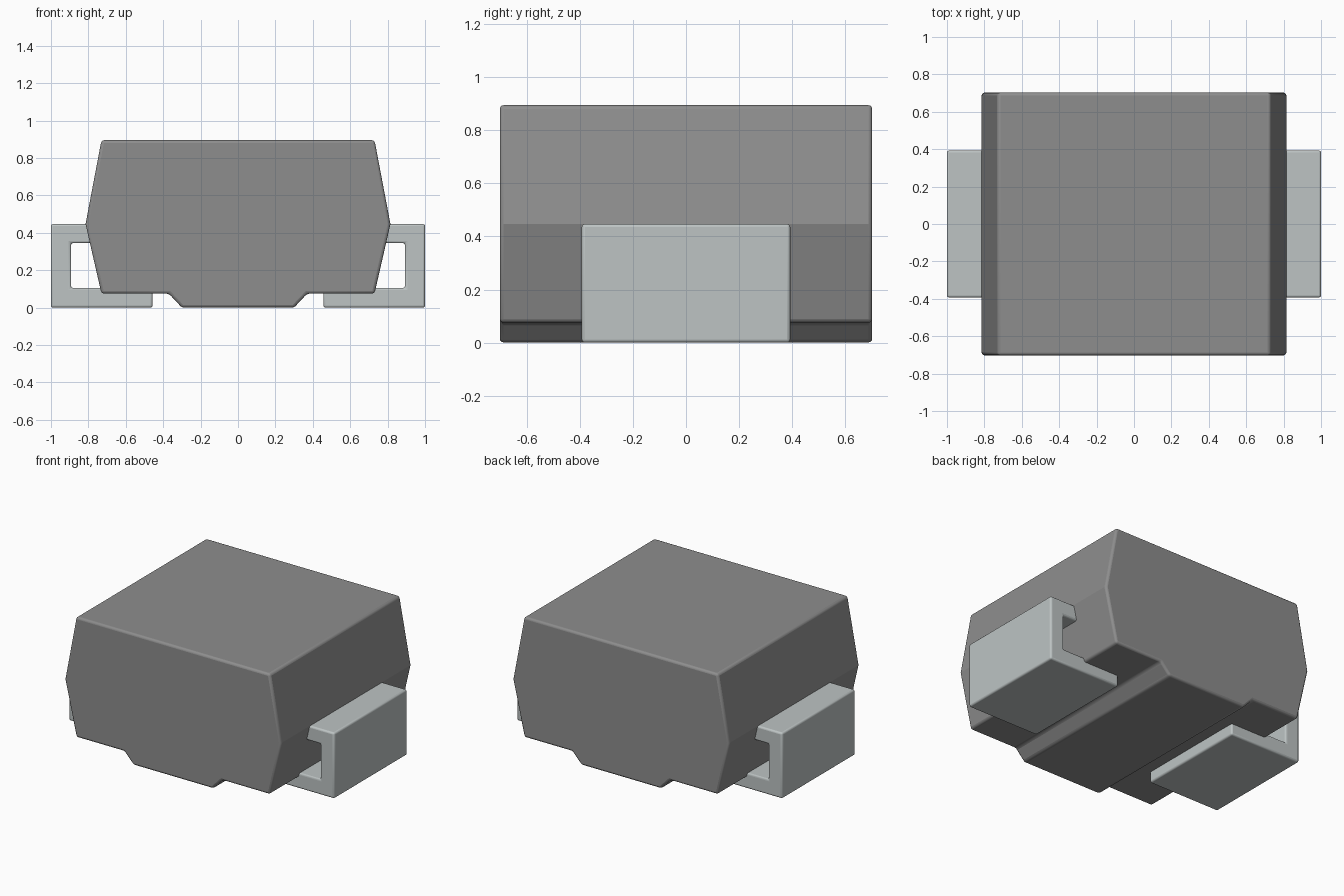
import bpy
import bmesh
import math

cube = bpy.data.objects.get("Cube")
if cube:
    bpy.data.objects.remove(cube, do_unlink=True)


def make_material(name, color):
    mat = bpy.data.materials.new(name)
    mat.use_nodes = True
    mat.diffuse_color = color
    bsdf = next(n for n in mat.node_tree.nodes if n.type == 'BSDF_PRINCIPLED')
    bsdf.inputs["Base Color"].default_value = color
    bsdf.inputs["Roughness"].default_value = 0.6
    return mat


def extrude_profile(name, points, half_depth, bevel, mat):
    """Extrude a closed XZ profile along Y and round its sharp edges."""
    bm = bmesh.new()
    face = bm.faces.new([bm.verts.new((x, -half_depth, z)) for x, z in points])
    ext = bmesh.ops.extrude_face_region(bm, geom=[face])
    verts = [g for g in ext["geom"] if isinstance(g, bmesh.types.BMVert)]
    bmesh.ops.translate(bm, verts=verts, vec=(0, 2 * half_depth, 0))
    bmesh.ops.recalc_face_normals(bm, faces=bm.faces)
    mesh = bpy.data.meshes.new(name)
    bm.to_mesh(mesh)
    bm.free()
    mesh.materials.append(mat)
    obj = bpy.data.objects.new(name, mesh)
    bpy.context.collection.objects.link(obj)
    mod = obj.modifiers.new("rounded_edges", 'BEVEL')
    mod.width = bevel
    mod.segments = 3
    mod.limit_method = 'ANGLE'
    mod.angle_limit = math.radians(30)
    bpy.ops.object.select_all(action='DESELECT')
    obj.select_set(True)
    bpy.context.view_layer.objects.active = obj
    bpy.ops.object.shade_smooth_by_angle(angle=math.radians(20))
    return obj


body_grey = make_material("moulded grey", (0.27, 0.27, 0.27, 1))
metal = make_material("tinned metal", (0.51, 0.55, 0.55, 1))

# Moulded body: mirrored half profile with a ridge and a raised foot
half = [(0.30, 0.0), (0.37, 0.075), (0.73, 0.075), (0.815, 0.447), (0.73, 0.895)]
body_profile = half + [(-x, z) for x, z in reversed(half)]
extrude_profile("body", body_profile, 0.702, 0.015, body_grey)

# Bent terminals: C-shaped strips folding out of the ridge and under the body
lead = [(0.70, 0.447), (1.0, 0.447), (1.0, 0.0), (0.457, 0.0),
        (0.457, 0.105), (0.893, 0.105), (0.893, 0.345), (0.70, 0.345)]
for side, name in ((1, "left_terminal"), (-1, "right_terminal")):
    extrude_profile(name, [(side * x, z) for x, z in lead], 0.393, 0.012, metal)
